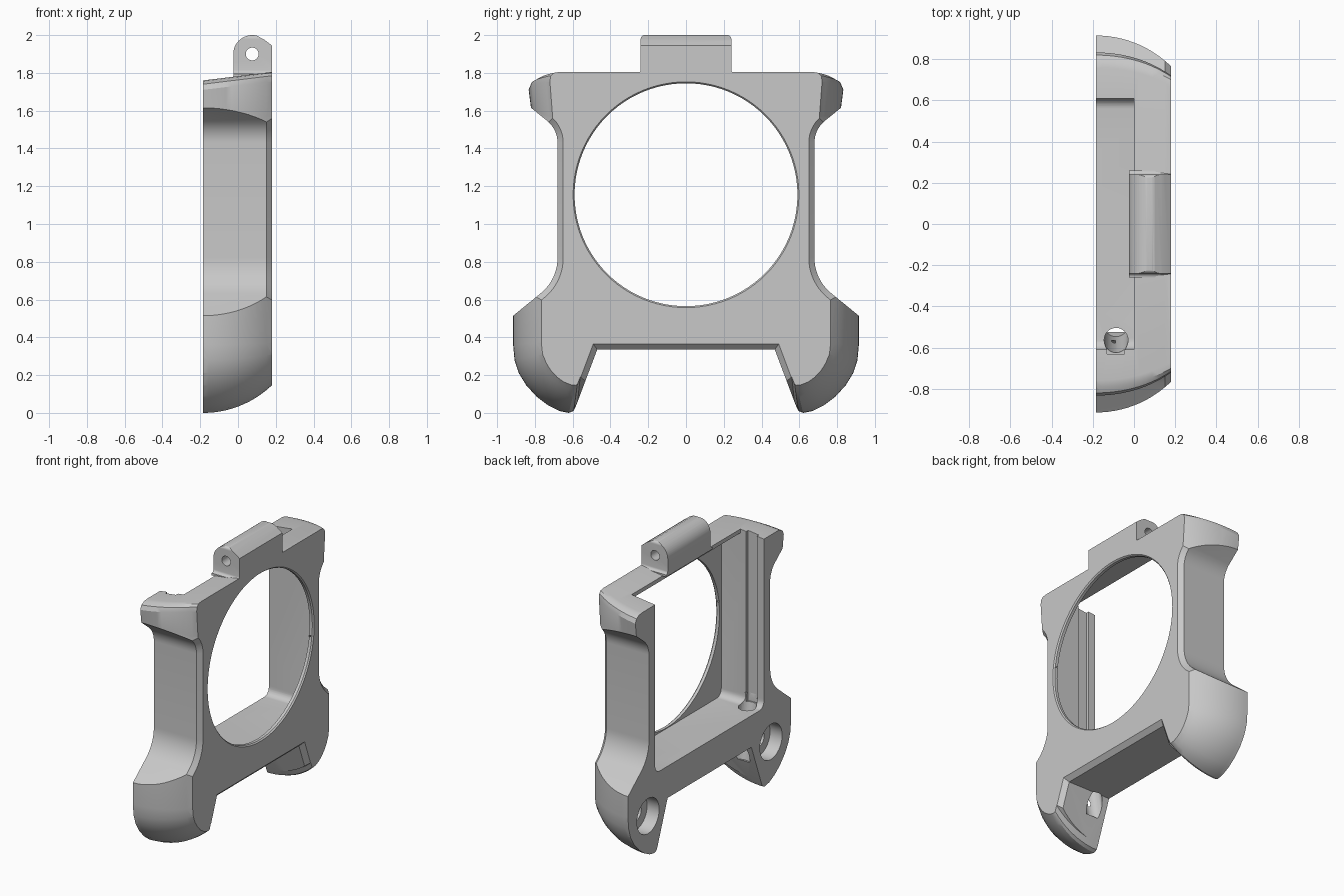
import bpy, bmesh, math
from mathutils import Vector

cube = bpy.data.objects.get("Cube")
if cube:
    bpy.data.objects.remove(cube)

GREY = (0.58, 0.58, 0.58, 1)
grey = bpy.data.materials.new("plain grey")
grey.use_nodes = True
grey.diffuse_color = GREY
grey.node_tree.nodes["Principled BSDF"].inputs["Base Color"].default_value = GREY

BACK, FRONT = -0.185, 0.18
DEPTH = FRONT - BACK


def loft(name, rings):
    """Closed solid through rings of equal point count."""
    bm = bmesh.new()
    loops = [[bm.verts.new(p) for p in ring] for ring in rings]
    n = len(loops[0])
    for a, b in zip(loops, loops[1:]):
        for i in range(n):
            j = (i + 1) % n
            bm.faces.new((a[i], a[j], b[j], b[i]))
    bm.faces.new(loops[0][::-1])
    bm.faces.new(loops[-1])
    bm.normal_update()
    bmesh.ops.triangulate(bm, faces=bm.faces[:])
    bm.normal_update()
    if bm.calc_volume(signed=True) < 0:
        bmesh.ops.reverse_faces(bm, faces=bm.faces[:])
    mesh = bpy.data.meshes.new(name)
    bm.to_mesh(mesh)
    bm.free()
    mesh.materials.append(grey)
    ob = bpy.data.objects.new(name, mesh)
    bpy.context.collection.objects.link(ob)
    return ob


def mirrored(half):
    return half + [(-y, z) for y, z in reversed(half) if y > 0]


def at_x(outline, x):
    return [(x, y, z) for y, z in outline]


def slab(name, outline, x0, x1):
    return loft(name, [at_x(outline, x0), at_x(outline, x1)])


def inset(outline, d):
    """Mitred inset of a clockwise outline."""
    result = []
    for i, p in enumerate(outline):
        p, a, b = Vector(p), Vector(outline[i - 1]), Vector(outline[(i + 1) % len(outline)])
        u, v = (p - a).normalized(), (b - p).normalized()
        n1, n2 = Vector((u.y, -u.x)), Vector((v.y, -v.x))
        result.append(tuple(p + (n1 + n2) * d / (1 + n1.dot(n2))))
    return result


def tube(name, start, end, r0, r1, sides=32):
    start, end = Vector(start), Vector(end)
    turn = (end - start).to_track_quat("Z", "Y")
    rings = []
    for c, r in ((start, r0), (end, r1)):
        rings.append([c + turn @ Vector((r * math.cos(k * math.tau / sides),
                                         r * math.sin(k * math.tau / sides), 0))
                      for k in range(sides)])
    return loft(name, rings)


def combine(target, tool, operation):
    mod = target.modifiers.new("combine", "BOOLEAN")
    mod.operation, mod.solver, mod.object = operation, "EXACT", tool
    bpy.context.view_layer.objects.active = target
    bpy.ops.object.modifier_apply(modifier=mod.name)
    bpy.data.objects.remove(tool)


def arc(cy, cz, r, a0, a1, steps=8):
    return [(cy + r * math.cos(math.radians(a0 + (a1 - a0) * k / steps)),
             cz + r * math.sin(math.radians(a0 + (a1 - a0) * k / steps)))
            for k in range(steps + 1)]


# Frame silhouette: waist, flared head and feet, chamfered front edge
waist = mirrored([(0, 1.95), (1, 1.95), (1, 1.76)]
                 + arc(0.83, 1.43, 0.15, 130, 180, 7)
                 + arc(0.92, 0.82, 0.24, 180, 231, 10)
                 + [(1, 0.445), (1, -0.1), (0.634, -0.1), (0.47, 0.335), (0, 0.335)])
frame = loft("frame", [at_x(waist, BACK), at_x(waist, 0.15), at_x(inset(waist, 0.03), FRONT)])

# Domed envelope that rounds head and feet towards the front
head = [((0.76, 0.0), (0.67, 0.0)), ((0.79, -0.005), (0.70, -0.005)),
        ((0.82, -0.02), (0.715, -0.02)), ((0.833, -0.05), (0.72, -0.05))]
sides = [((0.82, 1.61), (0.705, 1.56)), ((0.915, 0.62), (0.765, 0.65)),
         ((0.915, 0.36), (0.765, 0.37))]
foot_arc = [((0.908, 0.28), (0.758, 0.31)), ((0.885, 0.21), (0.738, 0.262)),
            ((0.845, 0.145), (0.712, 0.222)), ((0.79, 0.085), (0.68, 0.188)),
            ((0.73, 0.04), (0.645, 0.164)), ((0.67, 0.01), (0.61, 0.15)),
            ((0.62, 0.0), (0.585, 0.147)), ((0.595, 0.01), (0.575, 0.152)),
            ((0.575, 0.05), (0.56, 0.19)), ((0, 0.15), (0, 0.25))]
rings = []
radius = 0.52
for k in range(13):
    s = k / 12
    t = (radius - math.sqrt(radius ** 2 - (s * DEPTH) ** 2)) / (radius - math.sqrt(radius ** 2 - DEPTH ** 2))
    top = 1.76 + 0.045 * s
    mix = lambda pair: tuple(a + (b - a) * t for a, b in zip(*pair))
    half = [(0, top)] + [(y, top + z) for y, z in map(mix, head)]
    half += [mix(p) for p in sides + foot_arc]
    # slight overshoot keeps the end planes from coinciding
    x = BACK + s * DEPTH + (-0.001 if k == 0 else 0.001 if k == 12 else 0)
    rings.append(at_x(mirrored(half), x))
combine(frame, loft("envelope", rings), "INTERSECT")

# Pocket: open at the back and, behind the top bar, at the top
floor = arc(0.56, 0.61, 0.05, 0, -90, 6)
combine(frame, slab("pocket", mirrored([(0, 1.755), (0.61, 1.755)] + floor + [(0, 0.56)]), -0.3, 0.15), "DIFFERENCE")
combine(frame, slab("top_opening", mirrored([(0, 2.1), (0.61, 2.1), (0.61, 1.6), (0, 1.6)]), -0.3, 0), "DIFFERENCE")

# Round window with a thin chamfered rim
combine(frame, tube("window", (0.1, 0, 1.155), (0.25, 0, 1.155), 0.59, 0.59, 96), "DIFFERENCE")
combine(frame, tube("window_rim", (0.165, 0, 1.155), (0.185, 0, 1.155), 0.585, 0.602, 96), "DIFFERENCE")

# Cable groove in one wall and slanted cable hole into the foot
groove = [(-0.56, 2.1), (-0.632, 2.1), (-0.632, 0.57), (-0.56, 0.57)]
combine(frame, slab("cable_groove", groove, -0.13, -0.045), "DIFFERENCE")
combine(frame, tube("cable_hole", (-0.087, -0.58, 0.64), (-0.087, -0.49, 0.2), 0.058, 0.058), "DIFFERENCE")

# Stepped bores in the backs of the feet
for side in (-1, 1):
    y = side * 0.69
    combine(frame, tube("foot_bore", (-0.3, y, 0.29), (-0.09, y, 0.29), 0.125, 0.125), "DIFFERENCE")
    combine(frame, tube("foot_pilot", (-0.12, y, 0.29), (0.02, y, 0.29), 0.06, 0.06), "DIFFERENCE")

# Hinge barrel on the top bar, flared at its foot, with a pin hole
flare = mirrored([(0, 2.0)] + arc(0.22, 1.98, 0.02, 90, 0, 5)
                 + arc(0.26, 1.815, 0.02, 180, 270, 5) + [(0.26, 1.78), (0, 1.78)])
hinge = slab("hinge", flare, -0.1, 0.3)
barrel = ([(-0.025, 1.7)] + arc(0.075, 1.9, 0.1, 180, 75, 14)
          + [(0.14, 1.975), (FRONT, 1.945), (FRONT, 1.7)])
combine(hinge, loft("barrel", [[(x, y, z) for x, z in barrel] for y in (-0.4, 0.4)]), "INTERSECT")
combine(hinge, tube("pin_hole", (0.075, -0.5, 1.9), (0.075, 0.5, 1.9), 0.034, 0.034, 24), "DIFFERENCE")

# Smooth shading with crisp edges
bpy.ops.object.select_all(action="DESELECT")
for ob in (frame, hinge):
    ob.select_set(True)
bpy.context.view_layer.objects.active = frame
bpy.ops.object.shade_smooth_by_angle(angle=math.radians(28))
